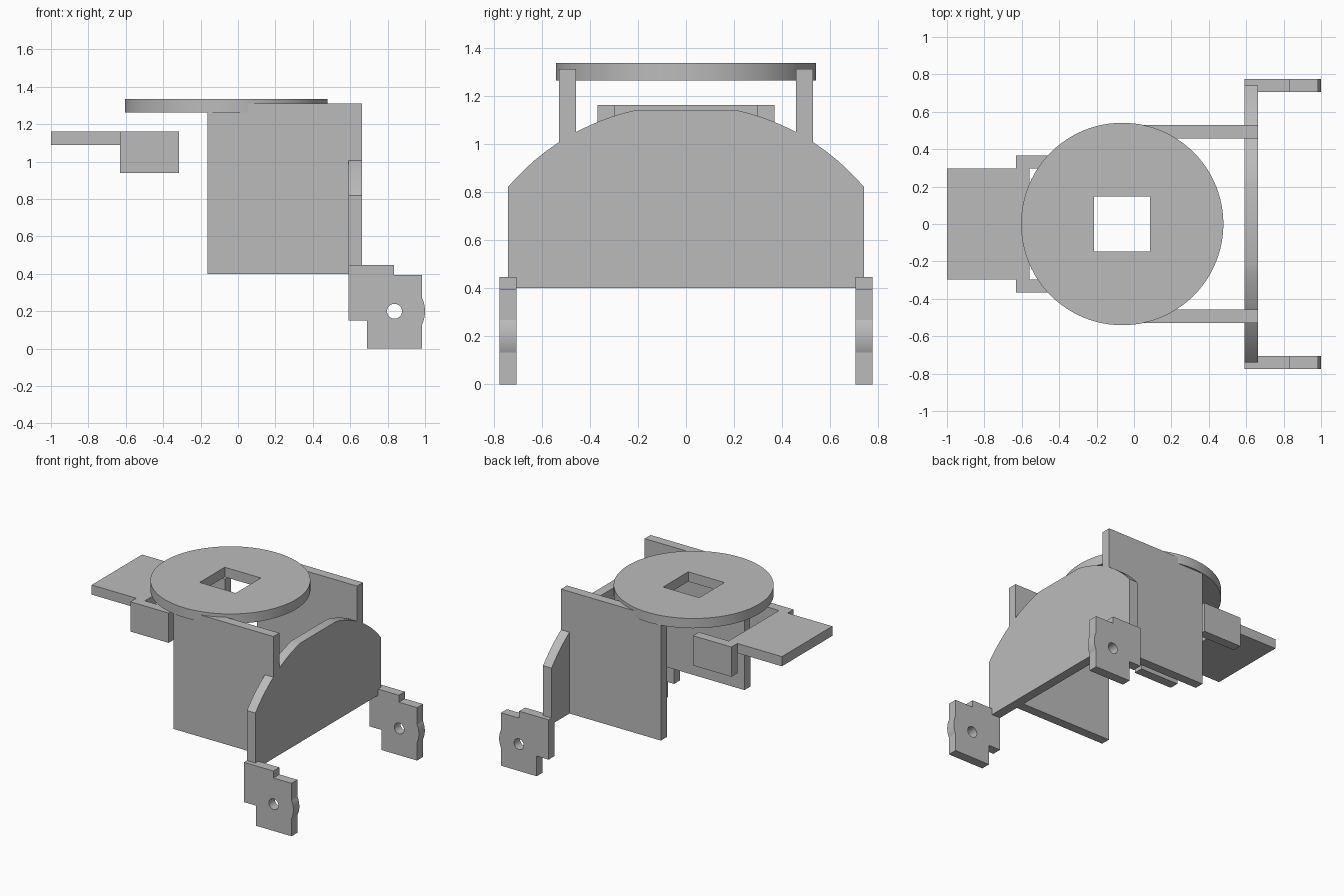
import bpy, bmesh, math
from mathutils import Vector

cube = bpy.data.objects.get("Cube")
if cube:
    bpy.data.objects.remove(cube, do_unlink=True)

grey = bpy.data.materials.new("plain grey")
grey.use_nodes = True
COLOUR = (0.5, 0.5, 0.5, 1)
grey.diffuse_color = COLOUR
grey.node_tree.nodes["Principled BSDF"].inputs["Base Color"].default_value = COLOUR

THICK = 0.07
# Axis each plate is extruded along, and how its 2D outline maps to space
AXES = {
    "x": (Vector((1, 0, 0)), lambda a, b, d: (d, a, b)),
    "y": (Vector((0, 1, 0)), lambda a, b, d: (a, d, b)),
    "z": (Vector((0, 0, 1)), lambda a, b, d: (a, b, d)),
}


def arc(cx, cy, r, start, end, steps):
    """Points on an arc, both ends included."""
    angles = [start + (end - start) * i / steps for i in range(steps + 1)]
    return [(cx + r * math.cos(t), cy + r * math.sin(t)) for t in angles]


def circle(cx, cy, r, steps):
    return arc(cx, cy, r, 0, math.tau, steps)[:-1]


def rect(a0, a1, b0, b1):
    return [(a0, b0), (a1, b0), (a1, b1), (a0, b1)]


def plate(name, axis, start, depth, *loops):
    """Extrude an outline, with any further loops as holes."""
    direction, place = AXES[axis]
    bm = bmesh.new()
    for loop in loops:
        verts = [bm.verts.new(place(a, b, start)) for a, b in loop]
        for i, v in enumerate(verts):
            bm.edges.new((verts[i - 1], v))
    bmesh.ops.triangle_fill(bm, edges=bm.edges[:], use_beauty=True, normal=direction)
    base = bm.faces[:]
    new = bmesh.ops.extrude_face_region(bm, geom=base, use_keep_orig=True)["geom"]
    bmesh.ops.translate(bm, vec=direction * depth,
                        verts=[g for g in new if isinstance(g, bmesh.types.BMVert)])
    bmesh.ops.recalc_face_normals(bm, faces=bm.faces[:])
    mesh = bpy.data.meshes.new(name)
    bm.to_mesh(mesh)
    bm.free()
    mesh.materials.append(grey)
    obj = bpy.data.objects.new(name, mesh)
    bpy.context.collection.objects.link(obj)
    bpy.ops.object.select_all(action="DESELECT")
    obj.select_set(True)
    bpy.context.view_layer.objects.active = obj
    bpy.ops.object.shade_smooth_by_angle(angle=math.radians(15))
    return obj


# Round top with a square opening
plate("top_disc", "z", 1.262, 0.073,
      circle(-0.063, 0, 0.541, 96), rect(-0.213, 0.085, -0.148, 0.148))

# Arched end wall
CENTRE, RADIUS, HALF = 0.193, 0.97, 0.74
low, high = math.acos(HALF / RADIUS), math.acos(0.21 / RADIUS)
arch = (arc(0, CENTRE, RADIUS, low, high, 12)
        + arc(0, CENTRE, RADIUS, math.pi - high, math.pi - low, 12))
plate("end_wall", "x", 0.592, THICK, arch + [(-HALF, 0.4), (HALF, 0.4)])

# Flat tongue between the two rear arms
plate("tongue", "z", 1.09, 0.072, rect(-1, -0.56, -0.297, 0.297))

# Lug outline with a rounded bulge around the pin hole
swing = math.acos(0.148 / 0.163)
lug = [(0.592, 0.15), (0.69, 0.15), (0.69, 0), (0.985, 0)]
lug += arc(0.837, 0.2, 0.163, -swing, swing, 10)
lug += [(0.985, 0.395), (0.835, 0.395), (0.835, 0.447), (0.592, 0.447)]

# Mirrored pairs
for side, sign in (("left", 1), ("right", -1)):
    def pair(name, inner, *loops):
        plate(f"{name}_{side}", "y", sign * inner, sign * THICK, *loops)

    pair("side_wall", 0.458, rect(-0.162, 0.662, 0.4, 1.31))
    pair("rear_arm", 0.297, rect(-0.632, -0.315, 0.94, 1.162))
    pair("lug", 0.705, lug, circle(0.837, 0.2, 0.04, 32))
